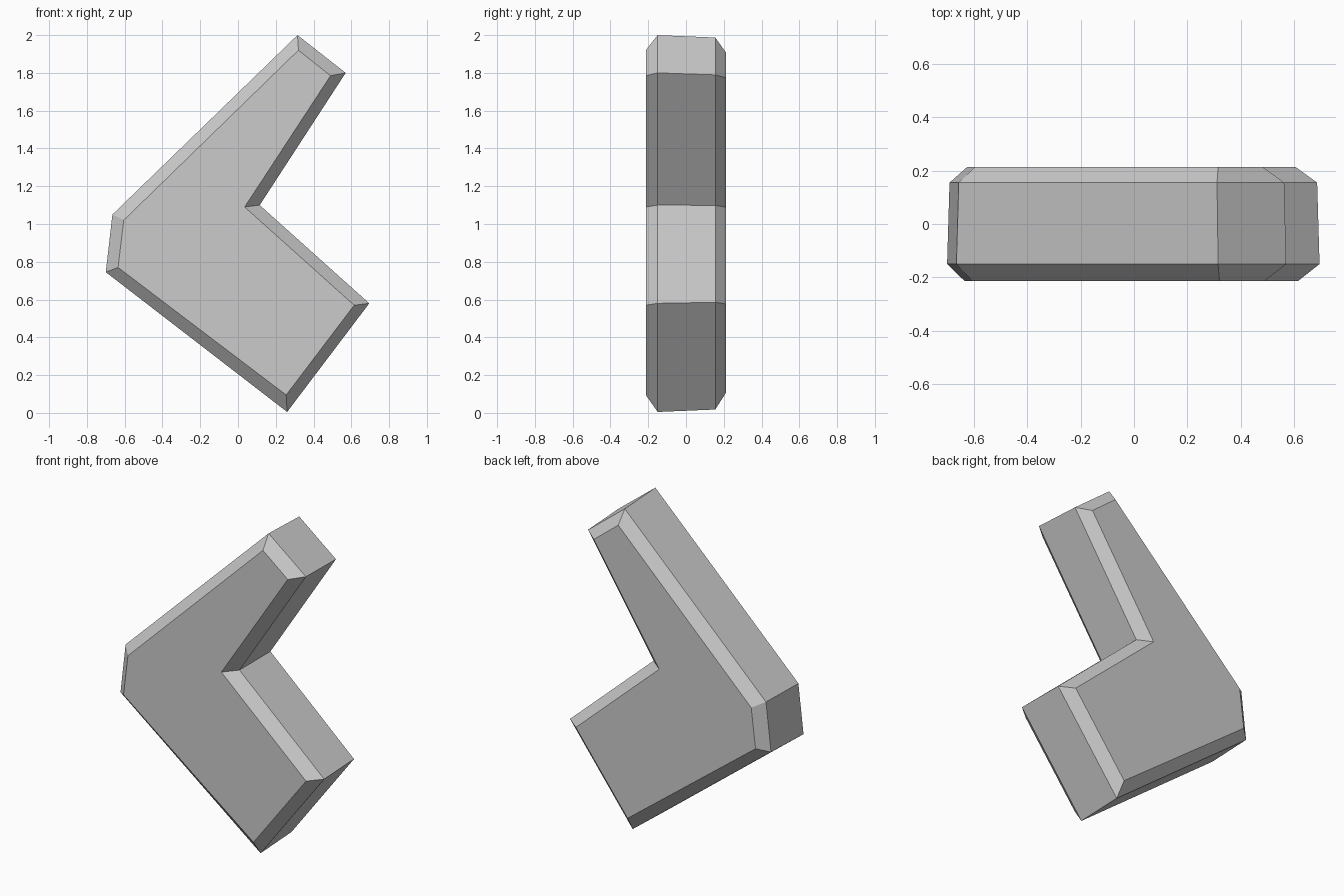
import bpy
import bmesh

cube = bpy.data.objects.get("Cube")
if cube:
    bpy.data.objects.remove(cube, do_unlink=True)

# Light grey finish
grey = bpy.data.materials.new("light_grey")
grey.use_nodes = True
colour = (0.6, 0.6, 0.6, 1)
grey.diffuse_color = colour
grey.node_tree.nodes["Principled BSDF"].inputs["Base Color"].default_value = colour

# Chevron outlines (x, z): the wide rim and the smaller flat face
RIM = [(0.315, 2.0), (0.57, 1.8), (0.115, 1.1), (0.695, 0.58),
       (0.26, 0.005), (-0.70, 0.745), (-0.665, 1.05)]
FACE = [(0.32, 1.92), (0.49, 1.785), (0.035, 1.09), (0.615, 0.57),
        (0.255, 0.095), (-0.635, 0.77), (-0.605, 1.02)]


def ring(bm, outline, y, scale=1.0):
    """Place an outline at depth y, scaled about the middle of the body."""
    return [bm.verts.new((x * scale, y, 1 + (z - 1) * scale)) for x, z in outline]


def bevelled_chevron(name):
    bm = bmesh.new()
    rings = [ring(bm, FACE, -0.213), ring(bm, RIM, -0.15),
             ring(bm, RIM, 0.155, 0.987), ring(bm, FACE, 0.213, 0.985)]
    # Flat front and back
    bm.faces.new(rings[0])
    bm.faces.new(rings[-1][::-1])
    # Bevels and side walls
    for a, b in zip(rings, rings[1:]):
        for i in range(len(a)):
            j = (i + 1) % len(a)
            bm.faces.new((a[i], b[i], b[j], a[j]))
    bmesh.ops.recalc_face_normals(bm, faces=bm.faces)
    mesh = bpy.data.meshes.new(name)
    bm.to_mesh(mesh)
    bm.free()
    mesh.materials.append(grey)
    obj = bpy.data.objects.new(name, mesh)
    bpy.context.collection.objects.link(obj)
    return obj


bevelled_chevron("chevron_block")
